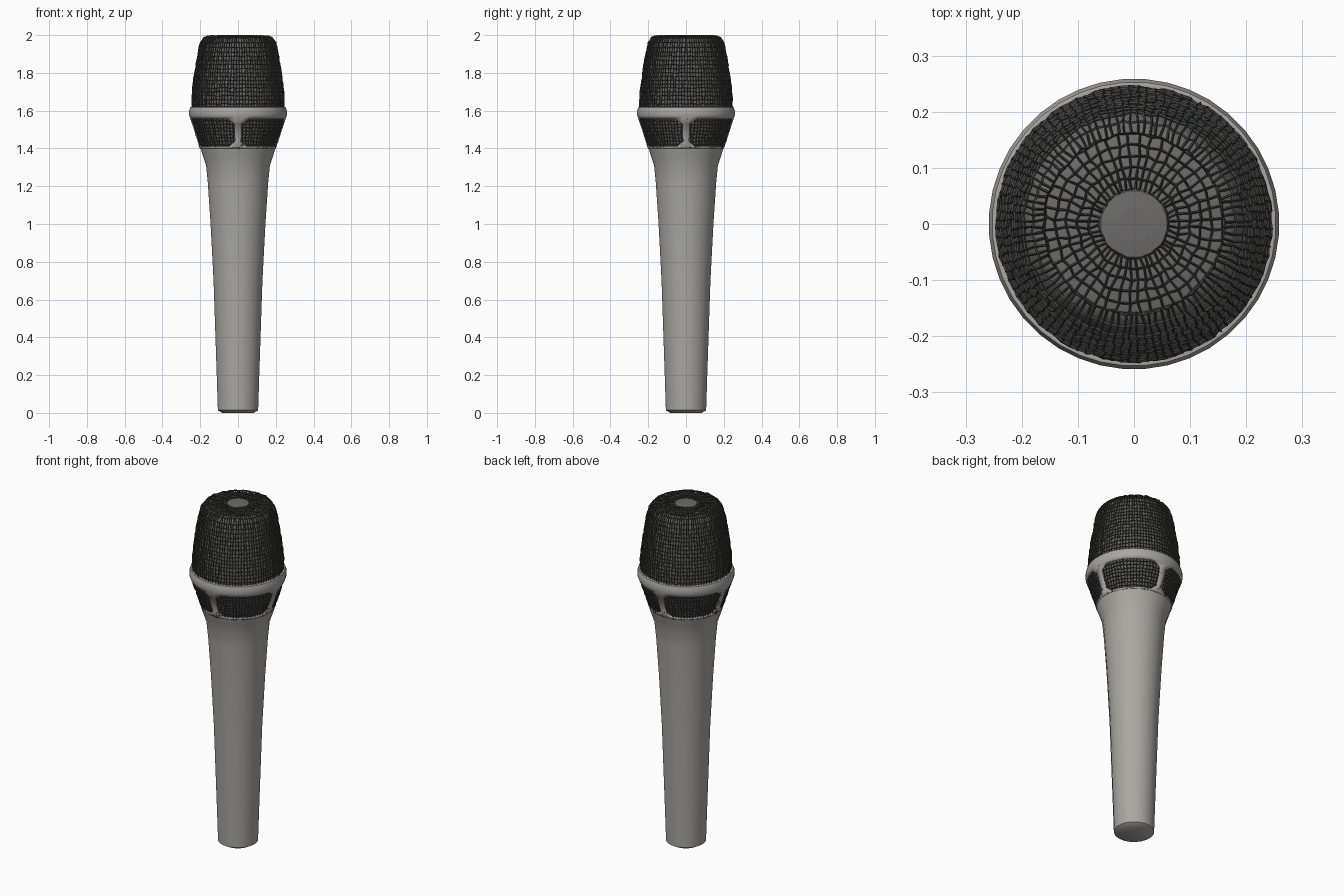
import bpy, bmesh, math, random

if "Cube" in bpy.data.objects:
    bpy.data.objects.remove(bpy.data.objects["Cube"])

random.seed(4)


def material(name, rgb):
    m = bpy.data.materials.new(name)
    m.diffuse_color = (*rgb, 1)
    m.use_nodes = True
    m.node_tree.nodes["Principled BSDF"].inputs["Base Color"].default_value = m.diffuse_color
    return m


METAL = material("satin_grey", (0.40, 0.39, 0.36))
WIRE = material("dark_wire", (0.055, 0.055, 0.052))
FOAM = material("mid_grey", (0.15, 0.148, 0.14))


def resample(profile, step):
    """Subdivide a (radius, height) profile into roughly even steps."""
    out = [profile[0]]
    for a, b in zip(profile, profile[1:]):
        n = max(1, round(math.dist(a, b) / step))
        for k in range(1, n + 1):
            t = k / n
            out.append((a[0] + (b[0] - a[0]) * t, a[1] + (b[1] - a[1]) * t))
    return out


def lathe(name, profile, sides, mat, caps=(False, False), jitter=0.0, cell=None):
    """Revolve a profile; cell(row, column, quad) may replace a quad's outline."""
    bm = bmesh.new()
    rings = []
    for r, z in profile:
        ring = []
        for i in range(sides):
            a = 2 * math.pi * (i - 0.5) / sides
            rr = r + random.uniform(-jitter, jitter)
            a += random.uniform(-jitter, jitter) / max(r, 0.05)
            dz = random.uniform(-jitter, jitter)
            ring.append(bm.verts.new((rr * math.cos(a), rr * math.sin(a), min(z + dz, 1.997))))
        rings.append(ring)
    for j in range(len(rings) - 1):
        for i in range(sides):
            k = (i + 1) % sides
            quad = [rings[j][i], rings[j][k], rings[j + 1][k], rings[j + 1][i]]
            if cell:
                quad = cell(j, i, quad)
            if quad:
                bm.faces.new(quad)
    if caps[0]:
        bm.faces.new(rings[0][::-1])
    if caps[1]:
        bm.faces.new(rings[-1])
    me = bpy.data.meshes.new(name)
    bm.to_mesh(me)
    bm.free()
    ob = bpy.data.objects.new(name, me)
    bpy.context.collection.objects.link(ob)
    me.materials.append(mat)
    return ob


def smooth(ob, degrees):
    bpy.ops.object.select_all(action='DESELECT')
    ob.select_set(True)
    bpy.context.view_layer.objects.active = ob
    bpy.ops.object.shade_smooth_by_angle(angle=math.radians(degrees))


def wire_mesh(name, profile, sides, thickness):
    ob = lathe(name, profile, sides, WIRE, jitter=0.003)
    mod = ob.modifiers.new("wires", 'WIREFRAME')
    mod.thickness = thickness
    mod.use_even_offset = False
    return ob


def inset(profile, d):
    return [(r - d, z) for r, z in profile]


# Handle with a flared collar; its lowest rim is slightly rounded
handle_profile = [(0.085, 0.0), (0.108, 0.014), (0.114, 0.2), (0.131, 0.7), (0.147, 1.0),
                  (0.162, 1.22), (0.171, 1.31), (0.188, 1.36), (0.202, 1.405)]
handle = lathe("handle", handle_profile, 20, METAL, caps=(True, False))
smooth(handle, 40)

# Collar: four rounded windows separated by narrow struts on the axes
collar_profile = [(0.201, 1.40), (0.204, 1.41), (0.213, 1.435), (0.244, 1.53), (0.252, 1.555),
                  (0.259, 1.575), (0.259, 1.60), (0.253, 1.618), (0.236, 1.622)]


def window_cell(row, col, q):
    c = col % 10
    if row not in (1, 2, 3) or c == 0:
        return q
    if row == 1 and c == 1:
        return [q[0], q[1], q[3]]
    if row == 1 and c == 9:
        return [q[0], q[1], q[2]]
    if row == 3 and c == 1:
        return [q[0], q[2], q[3]]
    if row == 3 and c == 9:
        return [q[1], q[2], q[3]]
    return None


collar = lathe("collar", collar_profile, 40, METAL, cell=window_cell)
thick = collar.modifiers.new("thickness", 'SOLIDIFY')
thick.thickness = 0.01
thick.offset = -1
smooth(collar, 40)

# Wire mesh and backing behind the collar windows
band = [(0.197, 1.402), (0.248, 1.563)]
wire_mesh("window_mesh", resample(band, 0.018), 84, 0.007)
smooth(lathe("window_backing", inset(band, 0.008), 40, FOAM), 40)

# Main grille: tapered basket with a rounded shoulder and nearly flat top
basket = [(0.243, 1.615), (0.241, 1.70), (0.228, 1.80), (0.210, 1.91),
          (0.198, 1.96), (0.182, 1.985), (0.160, 1.994)]
top = [(0.160, 1.994), (0.06, 1.995)]
wire_mesh("grille_mesh", resample(basket, 0.021), 96, 0.0065)
wire_mesh("grille_top_mesh", resample(top, 0.02), 48, 0.006)

# Solid lining inside the grille
lining = inset(basket, 0.007)
lining = [(r, z - 0.004) for r, z in lining] + [(0.06, 1.991)]
smooth(lathe("grille_lining", lining, 40, FOAM, caps=(False, True)), 40)

# Small raised centre plate on the grille top
plate = lathe("grille_top_plate", [(0.064, 1.990), (0.060, 1.998), (0.03, 2.0)], 16, FOAM,
              caps=(False, True))
for v in plate.data.vertices:
    if v.co.z > 1.9965 and math.hypot(v.co.x, v.co.y) < 0.04:
        v.co.z = 2.0
